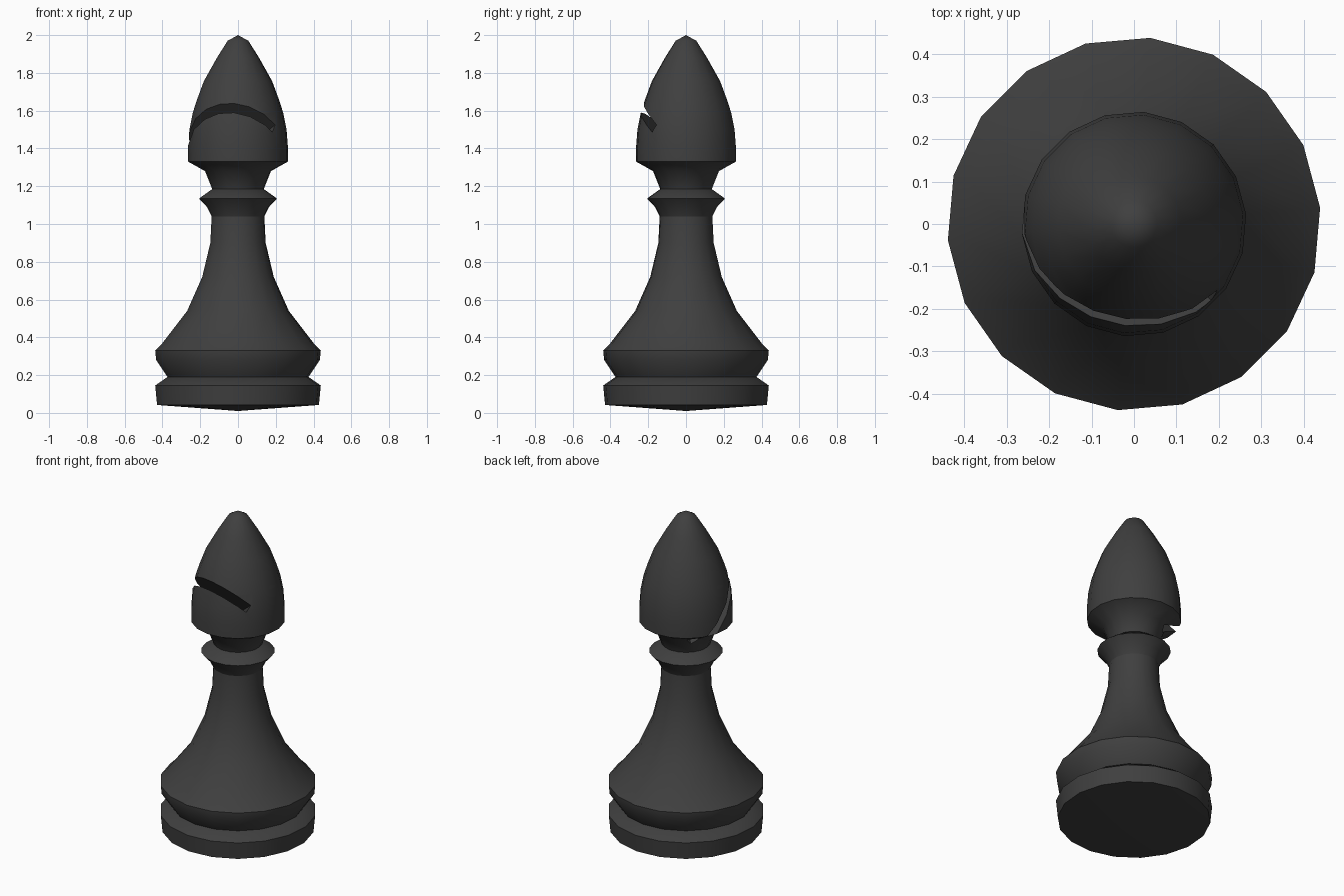
import bpy
import bmesh
import math
from mathutils import Matrix, Vector

if "Cube" in bpy.data.objects:
    bpy.data.objects.remove(bpy.data.objects["Cube"])

SIDES = 18
OFFSET = math.radians(5)

charcoal = bpy.data.materials.new("charcoal")
charcoal.diffuse_color = (0.05, 0.05, 0.05, 1)
charcoal.use_nodes = True
charcoal.node_tree.nodes["Principled BSDF"].inputs["Base Color"].default_value = charcoal.diffuse_color


def add_mesh(name, bm):
    mesh = bpy.data.meshes.new(name)
    bmesh.ops.recalc_face_normals(bm, faces=bm.faces)
    bm.to_mesh(mesh)
    bm.free()
    obj = bpy.data.objects.new(name, mesh)
    bpy.context.collection.objects.link(obj)
    mesh.materials.append(charcoal)
    return obj


def lathe(name, profile):
    """Closed turned part from (radius, height) points, bottom to top."""
    bm = bmesh.new()
    rings = []
    for r, z in profile:
        if r == 0:
            rings.append([bm.verts.new((0, 0, z))] * SIDES)
        else:
            angles = [OFFSET + math.tau * i / SIDES for i in range(SIDES)]
            rings.append([bm.verts.new((r * math.cos(a), r * math.sin(a), z)) for a in angles])
    for low, high in zip(rings, rings[1:]):
        for i in range(SIDES):
            j = (i + 1) % SIDES
            corners = list(dict.fromkeys((low[i], low[j], high[j], high[i])))
            bm.faces.new(corners)
    for ring, (r, _) in ((rings[0], profile[0]), (rings[-1], profile[-1])):
        if r > 0:
            bm.faces.new(ring)
    return add_mesh(name, bm)


def activate(obj):
    bpy.ops.object.select_all(action='DESELECT')
    obj.select_set(True)
    bpy.context.view_layer.objects.active = obj


# Turned parts
foot = lathe("foot", [(0, 0.01), (0.43, 0.042), (0.44, 0.145), (0.375, 0.19)])
body = lathe("body", [(0.375, 0.19), (0.435, 0.28), (0.44, 0.33), (0.405, 0.365),
                      (0.27, 0.54), (0.19, 0.72), (0.147, 0.9), (0.14, 1.04)])
collar = lathe("collar", [(0.14, 1.04), (0.165, 1.09), (0.207, 1.135), (0.137, 1.185)])
head = lathe("head", [(0.137, 1.185), (0.175, 1.28), (0.265, 1.33), (0.265, 1.41),
                      (0.258, 1.5), (0.24, 1.59), (0.217, 1.66), (0.182, 1.755),
                      (0.112, 1.88), (0.055, 1.97), (0, 2.0)])

# Slanted slot sawn into the head
side = Vector((1, 1, 0)).normalized()
back = Vector((-1, 1, 0)).normalized()
tilt, slope = math.radians(30), math.radians(37)
across = back * math.cos(tilt) - Vector((0, 0, math.sin(tilt)))
rise = back * math.sin(tilt) + Vector((0, 0, math.cos(tilt)))
inward = side * math.cos(slope) - rise * math.sin(slope)
normal = side * math.sin(slope) + rise * math.cos(slope)
slot_end = side * 0.015 + Vector((0, 0, 1.36))
axes = Matrix((inward, across, normal)).transposed().to_4x4()
place = Matrix.Translation(slot_end - inward * 0.5) @ axes @ Matrix.Diagonal((1, 1.2, 0.045, 1))
bm = bmesh.new()
bmesh.ops.create_cube(bm, size=1, matrix=place)
cutter = add_mesh("slot_cutter", bm)
cutter.hide_render = True

cut = head.modifiers.new("slot", 'BOOLEAN')
cut.operation = 'DIFFERENCE'
cut.solver = 'EXACT'
cut.object = cutter
activate(head)
bpy.ops.object.modifier_apply(modifier=cut.name)
bpy.data.objects.remove(cutter)

# Smooth shading with crisp rims
for part in (foot, body, collar, head):
    activate(part)
    bpy.ops.object.shade_smooth_by_angle(angle=math.radians(42))
